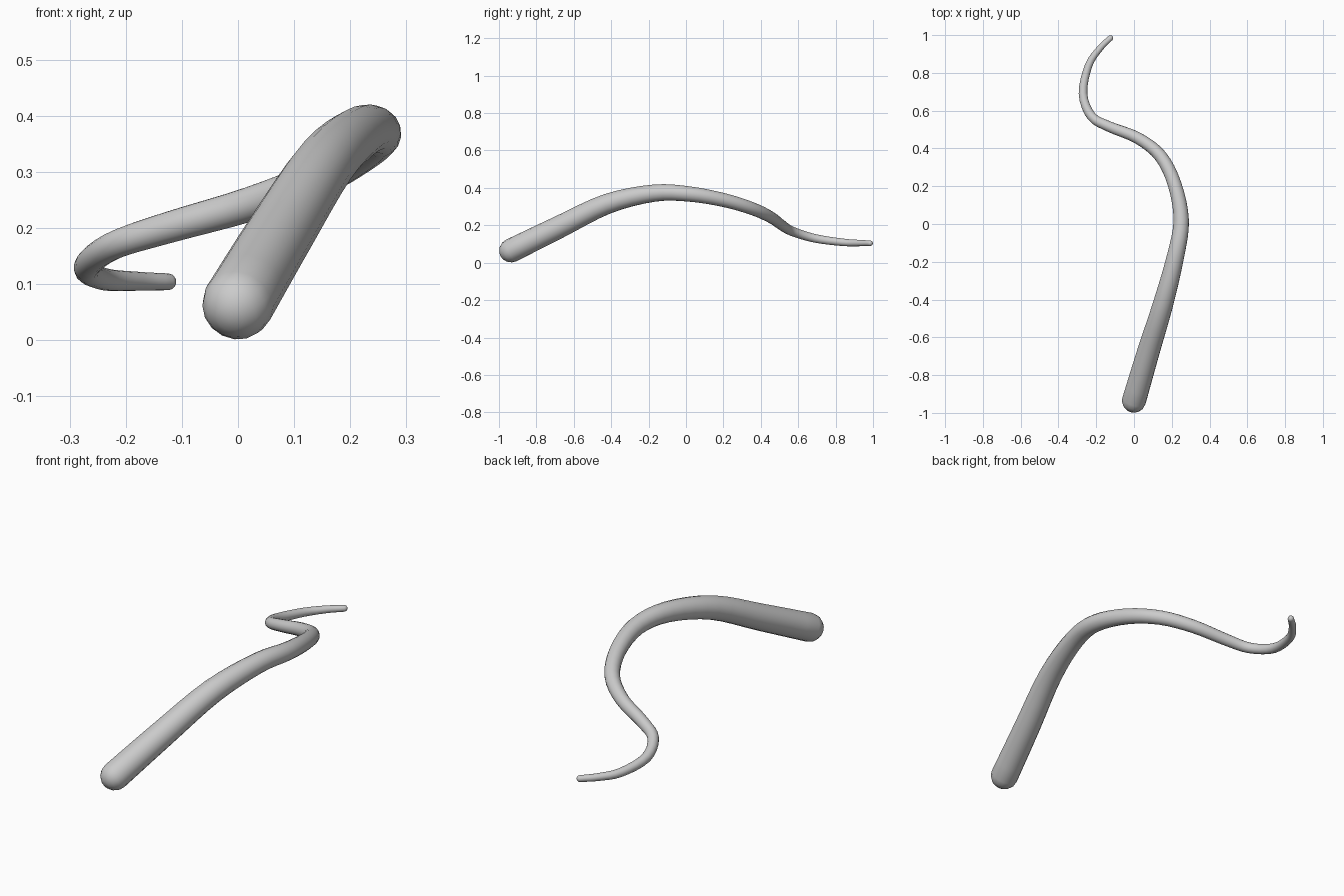
import bpy, bmesh, math
from mathutils import Vector

if "Cube" in bpy.data.objects:
    bpy.data.objects.remove(bpy.data.objects["Cube"])

# Centre line and radius: x, y, z, r
PATH = [
    (0.00, -0.935, 0.065, 0.064),
    (0.075, -0.68, 0.19, 0.060),
    (0.155, -0.42, 0.315, 0.054),
    (0.22, -0.17, 0.372, 0.046),
    (0.25, 0.02, 0.367, 0.041),
    (0.215, 0.21, 0.333, 0.037),
    (0.14, 0.36, 0.287, 0.034),
    (0.02, 0.455, 0.242, 0.031),
    (-0.13, 0.515, 0.199, 0.028),
    (-0.225, 0.57, 0.167, 0.025),
    (-0.27, 0.69, 0.130, 0.023),
    (-0.24, 0.84, 0.109, 0.020),
    (-0.18, 0.93, 0.105, 0.017),
    (-0.125, 0.984, 0.104, 0.015),
]
SIDES, STEPS, CAP = 16, 4, 4


def smooth_path(pts):
    """Catmull-Rom through the points, radius included."""
    p = [Vector(q) for q in pts]
    p = [2 * p[0] - p[1]] + p + [2 * p[-1] - p[-2]]
    out = []
    for i in range(1, len(p) - 2):
        a, b, c, d = p[i - 1:i + 3]
        for k in range(STEPS):
            t = k / STEPS
            out.append(0.5 * (2 * b + (c - a) * t + (2 * a - 5 * b + 4 * c - d) * t * t
                              + (3 * b - a - 3 * c + d) * t ** 3))
    return out + [p[-2]]


def tapered_tube(name, pts):
    path = smooth_path(pts)
    pos = [q.to_3d() for q in path]
    rad = [q[3] for q in path]
    n = len(pos)
    tan = [(pos[min(i + 1, n - 1)] - pos[max(i - 1, 0)]).normalized() for i in range(n)]

    # Rounded ends: extra shrinking rings outside each end
    rings = list(zip(pos, tan, rad))
    ang = [math.pi / 2 * k / CAP for k in range(1, CAP)]
    head = [(pos[0] - tan[0] * rad[0] * math.sin(a), tan[0], rad[0] * math.cos(a)) for a in ang]
    tail = [(pos[-1] + tan[-1] * rad[-1] * math.sin(a), tan[-1], rad[-1] * math.cos(a)) for a in ang]
    rings = head[::-1] + rings + tail

    bm = bmesh.new()
    side = Vector((1, 0, 0))
    loops = []
    for c, t, r in rings:
        side = (side - t * side.dot(t)).normalized()
        up = t.cross(side)
        loops.append([bm.verts.new(c + r * (side * math.cos(a) + up * math.sin(a)))
                      for a in (2 * math.pi * k / SIDES for k in range(SIDES))])
    for a, b in zip(loops, loops[1:]):
        for k in range(SIDES):
            j = (k + 1) % SIDES
            bm.faces.new((a[k], a[j], b[j], b[k]))
    # Poles
    for loop, tip in ((loops[0], pos[0] - tan[0] * rad[0]), (loops[-1], pos[-1] + tan[-1] * rad[-1])):
        v = bm.verts.new(tip)
        for k in range(SIDES):
            bm.faces.new((loop[k], loop[(k + 1) % SIDES], v))
    bmesh.ops.recalc_face_normals(bm, faces=bm.faces[:])
    for f in bm.faces:
        f.smooth = True
    me = bpy.data.meshes.new(name)
    bm.to_mesh(me)
    bm.free()
    ob = bpy.data.objects.new(name, me)
    bpy.context.collection.objects.link(ob)
    return ob


# Curling tapered tail
tapered_tube("tail", PATH)
